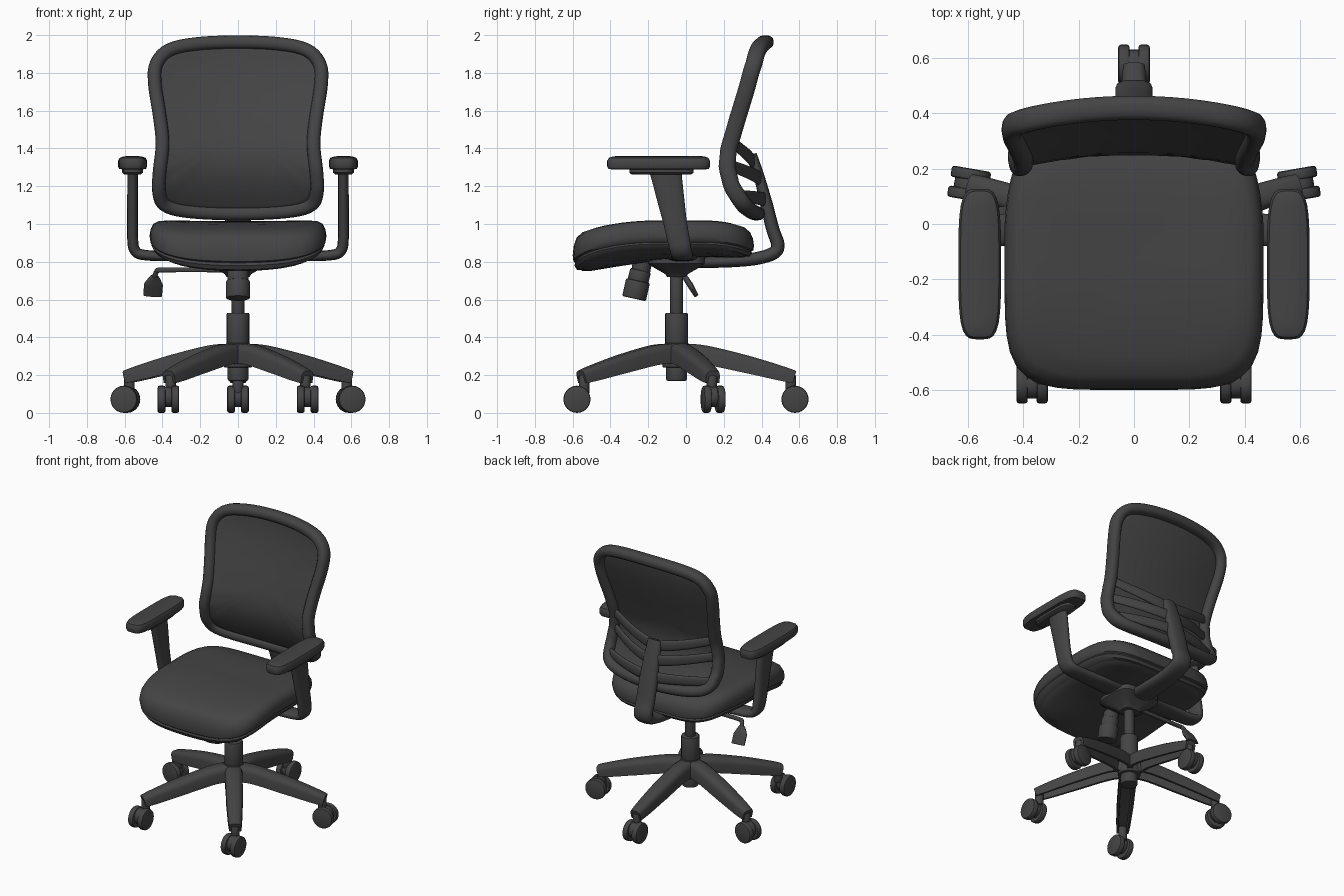
import bpy, bmesh, math
from mathutils import Vector, Matrix

if "Cube" in bpy.data.objects:
    bpy.data.objects.remove(bpy.data.objects["Cube"])

charcoal = bpy.data.materials.new("charcoal")
charcoal.use_nodes = True
colour = (0.058, 0.058, 0.058, 1)
charcoal.diffuse_color = colour
charcoal.node_tree.nodes["Principled BSDF"].inputs["Base Color"].default_value = colour
X, Y, Z = Vector((1, 0, 0)), Vector((0, 1, 0)), Vector((0, 0, 1))


def finish(name, bm, angle=40):
    bmesh.ops.recalc_face_normals(bm, faces=bm.faces)
    mesh = bpy.data.meshes.new(name)
    bm.to_mesh(mesh)
    bm.free()
    mesh.materials.append(charcoal)
    ob = bpy.data.objects.new(name, mesh)
    bpy.context.collection.objects.link(ob)
    bpy.ops.object.select_all(action='DESELECT')
    ob.select_set(True)
    bpy.context.view_layer.objects.active = ob
    bpy.ops.object.shade_smooth_by_angle(angle=math.radians(angle))
    return ob


def loft(name, rings, closed=False):
    bm = bmesh.new()
    rows = [[bm.verts.new(p) for p in ring] for ring in rings]
    n = len(rows[0])
    pairs = list(zip(rows, rows[1:])) + ([(rows[-1], rows[0])] if closed else [])
    for a, b in pairs:
        for i in range(n):
            j = (i + 1) % n
            bm.faces.new((a[i], a[j], b[j], b[i]))
    if not closed:
        bm.faces.new(rows[0])
        bm.faces.new(rows[-1])
    return finish(name, bm)


def superellipse(hx, hy, p, n):
    out = []
    for i in range(n):
        t = math.tau * (i + 0.5) / n
        c, s = math.cos(t), math.sin(t)
        r = (abs(c) ** p + abs(s) ** p) ** (-1 / p)
        out.append((hx * r * c, hy * r * s))
    return out


def spline(pts, steps=5, closed=False):
    """Smooth a list of tuples with a Catmull-Rom curve."""
    v = [Vector(p) for p in pts]
    n, out = len(v), []
    get = (lambda i: v[i % n]) if closed else (lambda i: v[max(0, min(n - 1, i))])
    for i in range(n if closed else n - 1):
        a, b, c, d = (get(i + k) for k in (-1, 0, 1, 2))
        for k in range(steps):
            t = k / steps
            out.append(0.5 * (2 * b + (c - a) * t + (2 * a - 5 * b + 4 * c - d) * t * t
                              + (3 * b - a - 3 * c + d) * t ** 3))
    return out if closed else out + [v[-1]]


ROUND = superellipse(1, 1, 2.6, 16)
CHANNEL = [(-1, -1), (-1, .3), (-.85, .75), (-.5, 1), (.5, 1), (.85, .75), (1, .3), (1, -1),
           (.7, -1), (.6, .2), (-.6, .2), (-.7, -1)]


def sweep(name, pts, sizes, side, section=ROUND, closed=False):
    """Sweep a section; sizes are half extents along the side axis and across it."""
    rings, n = [], len(pts)
    for i, p in enumerate(pts):
        a = pts[(i - 1) % n] if closed else pts[max(i - 1, 0)]
        b = pts[(i + 1) % n] if closed else pts[min(i + 1, n - 1)]
        t = (b - a).normalized()
        nrm = t.cross(side).normalized()
        s = nrm.cross(t)
        f = i / (n - 1) * (len(sizes) - 1)
        k = min(int(f), len(sizes) - 2)
        w, h = Vector(sizes[k]).lerp(Vector(sizes[k + 1]), f - k)
        rings.append([p + s * u * w + nrm * v * h for u, v in section])
    return loft(name, rings, closed)


def stack(name, centre, hx, hy, p, layers, warp=lambda q: q, n=64):
    """Stack plan outlines given as (inset, z)."""
    c = Vector(centre)
    return loft(name, [[warp(c + Vector((x, y, z))) for x, y in
                        superellipse(hx - i, hy - i, p, n)] for i, z in layers])


def rod(name, a, b, radius, radius2=None, bevel=0.008):
    """Cylinder with softened rims between two points."""
    a, b = Vector(a), Vector(b)
    bm = bmesh.new()
    m = Matrix.Translation((a + b) / 2) @ (b - a).to_track_quat('Z', 'Y').to_matrix().to_4x4()
    bmesh.ops.create_cone(bm, cap_ends=True, segments=24, radius1=radius,
                          radius2=radius2 or radius, depth=(b - a).length, matrix=m)
    rims = [e for e in bm.edges if any(len(f.verts) > 4 for f in e.link_faces)]
    bmesh.ops.bevel(bm, geom=rims, offset=bevel, segments=2, affect='EDGES', profile=0.5)
    return finish(name, bm)


# Five-star base with hooded twin-wheel casters
hub = Vector((0, -0.05, 0))
for k in range(5):
    a = math.radians(90 + 72 * k)
    out = Vector((math.cos(a), math.sin(a), 0))
    side = Z.cross(out)
    leg = spline([hub + out * r + Z * z for r, z in
                  ((.02, .31), (.14, .308), (.36, .26), (.54, .213), (.625, .19))])
    sweep(f"base_leg_{k + 1}", leg, [(.06, .055), (.054, .047), (.038, .033)], side, CHANNEL)
    tip = hub + out * 0.605
    rod(f"caster_stem_{k + 1}", tip + Z * .1, tip + Z * .2, .028)
    axle = X if abs(out.x) < 0.8 else Vector((-.17 * math.copysign(1, out.x), .985, 0))
    wheel = hub + out * 0.627 + Z * 0.072
    if out.y < -0.5:
        wheel.y -= 0.02
    for s in (-1, 1):
        rod(f"caster_wheel_{k + 1}_{'a' if s < 0 else 'b'}", wheel + axle * s * .016,
            wheel + axle * s * .057, .072, bevel=.01)
    hood = wheel + Z * .012
    rod(f"caster_hood_{k + 1}", hood - axle * .03, hood + axle * .03, .054)

# Gas lift column
rod("hub_socket", (0, -.05, .17), (0, -.05, .28), .055)
rod("base_hub", (0, -.05, .24), (0, -.05, .37), .075, .066)
rod("column_sleeve", (0, -.05, .34), (0, -.05, .53), .06)
rod("column_piston", (0, -.05, .5), (0, -.05, .75), .034)


# Seat cushion with raised sides and a drooping front edge
def seat_warp(q):
    q = q.copy()
    front, back = max(0, -.15 - q.y), max(0, q.y - .1)
    bow = max(0, 1 - (q.x / .46) ** 2) * max(0, -q.y / .6)
    q.z += .012 * (q.x / .46) ** 4
    q.z -= .33 * front ** 2 + .6 * back ** 2 + bow * .33 * max(0, 1 - q.z)
    q.x *= 1 - .35 * max(0, q.y) ** 1.3
    return q


stack("seat_cushion", (0, -.12, 0), .468, .48, 5,
      [(.44, 1.012), (.34, 1.014), (.22, 1.016), (.12, 1.015), (.05, 1.008), (.02, .99),
       (.005, .96), (0, .925), (.004, .9), (.014, .892), (.01, .882), (.022, .862),
       (.06, .85), (.25, .845), (.44, .845)], seat_warp)
stack("seat_pan", (0, -.12, 0), .43, .445, 5,
      [(.4, .865), (.2, .865), (0, .865), (.015, .85), (.06, .838), (.2, .825), (.4, .82)], seat_warp)

# Tilt mechanism, tension knob and height lever
stack("tilt_mechanism", (0, -.05, 0), .16, .15, 5,
      [(0, .83), (0, .79), (.02, .775), (.09, .735), (.1, .72)], n=32)
rod("tension_shaft", (0, -.225, .83), (0, -.245, .72), .05)
rod("tension_collar", (0, -.24, .755), (0, -.256, .69), .056)
rod("tension_knob", (0, -.254, .7), (0, -.275, .605), .064)
sweep("height_lever", spline([(0, -.03, .757), (-.38, -.03, .757), (-.43, -.02, .748), (-.44, 0, .71)]),
      [(.013, .013), (.013, .013)], Y)
sweep("lever_paddle", spline([(-.44, -.01, .725), (-.447, .02, .68), (-.452, .055, .62)]),
      [(.018, .014), (.05, .016), (.05, .012)], X)

# Armrests
for s, tag in ((1, "left"), (-1, "right")):
    post = spline([(s * x, y, z) for x, y, z in
                   ((.08, -.02, .825), (.3, -.02, .828), (.49, -.022, .835), (.545, -.027, .86),
                    (.558, -.042, .93), (.558, -.075, 1.1), (.558, -.108, 1.28))])
    sweep(f"{tag}_arm_post", post, [(.085, .024), (.06, .027), (.056, .029), (.062, .029), (.085, .028)], Y)
    stack(f"{tag}_arm_bracket", (s * .558, -.13, 0), .055, .17, 4,
          [(.012, 1.262), (0, 1.272), (0, 1.31)], n=32)
    stack(f"{tag}_arm_pad", (s * .558, -.145, 0), .077, .272, 4,
          [(.03, 1.288), (.006, 1.292), (0, 1.305), (0, 1.335), (.008, 1.35), (.03, 1.358), (.06, 1.36)], n=48)

# Curved back surface shared by frame, mesh and lumbar bars
CURVE = [(.335, 1.03), (.295, 1.1), (.235, 1.2), (.208, 1.3), (.215, 1.4), (.262, 1.55),
         (.32, 1.72), (.356, 1.85), (.372, 2.0)]


def back_point(x, z, offset=0):
    z0 = min(max(z, CURVE[0][1]), CURVE[-1][1])
    for (y1, z1), (y2, z2) in zip(CURVE, CURVE[1:]):
        if z0 <= z2:
            y = y1 + (y2 - y1) * (z0 - z1) / (z2 - z1)
            break
    return Vector((x, y + .052 * (1 - (x / .45) ** 2) + offset, z))


half = [(.22, 1.953), (.365, 1.92), (.433, 1.845), (.44, 1.74), (.413, 1.56), (.4, 1.42),
        (.415, 1.28), (.418, 1.17), (.385, 1.1), (.26, 1.067)]
outline = [(0, 1.963)] + half + [(0, 1.055)] + [(-x, z) for x, z in reversed(half)]
loop = spline(outline, 5, True)
sweep("back_frame", [back_point(p.x, p.y) for p in loop], [(.044, .036), (.044, .036)], Y, closed=True)

# Mesh panel filling the frame
bm = bmesh.new()
middle = Vector((0, 1.5))
rows = [[bm.verts.new(back_point(*middle.lerp(p, t), -.005)) for p in loop]
        for t in (.05, .2, .4, .6, .8, .9, 1)]
bm.faces.new(rows[0])
for a, b in zip(rows, rows[1:]):
    for i in range(len(loop)):
        j = (i + 1) % len(loop)
        bm.faces.new((a[i], a[j], b[j], b[i]))
panel = finish("back_mesh", bm)
panel.modifiers.new("thickness", 'SOLIDIFY').thickness = 0.008

# Lumbar crossbars sloping down and back to the spine
for name, z_side, z_mid, bow, size in (("upper", 1.43, 1.33, .075, .03), ("middle", 1.31, 1.24, .1, .03),
                                       ("lower", 1.15, 1.13, .07, .03)):
    bar = [back_point(x, z_mid + (z_side - z_mid) * abs(x / .4) ** 1.3, .015 + bow * (1 - abs(x / .4) ** 1.6))
           for x in (i * .04 for i in range(-10, 11))]
    sweep(f"lumbar_bar_{name}", bar, [(size, .012), (size * 1.3, .015), (size, .012)], Z)

# Spine running down the back and under the seat
spine = spline([(0, y, z) for y, z in ((.352, 1.37), (.388, 1.25), (.427, 1.1), (.46, .97), (.486, .89),
                                       (.462, .845), (.36, .815), (.2, .8), (0, .795))])
sweep("back_spine", spine, [(.05, .022), (.068, .034), (.068, .036), (.068, .034), (.085, .028)], X)
